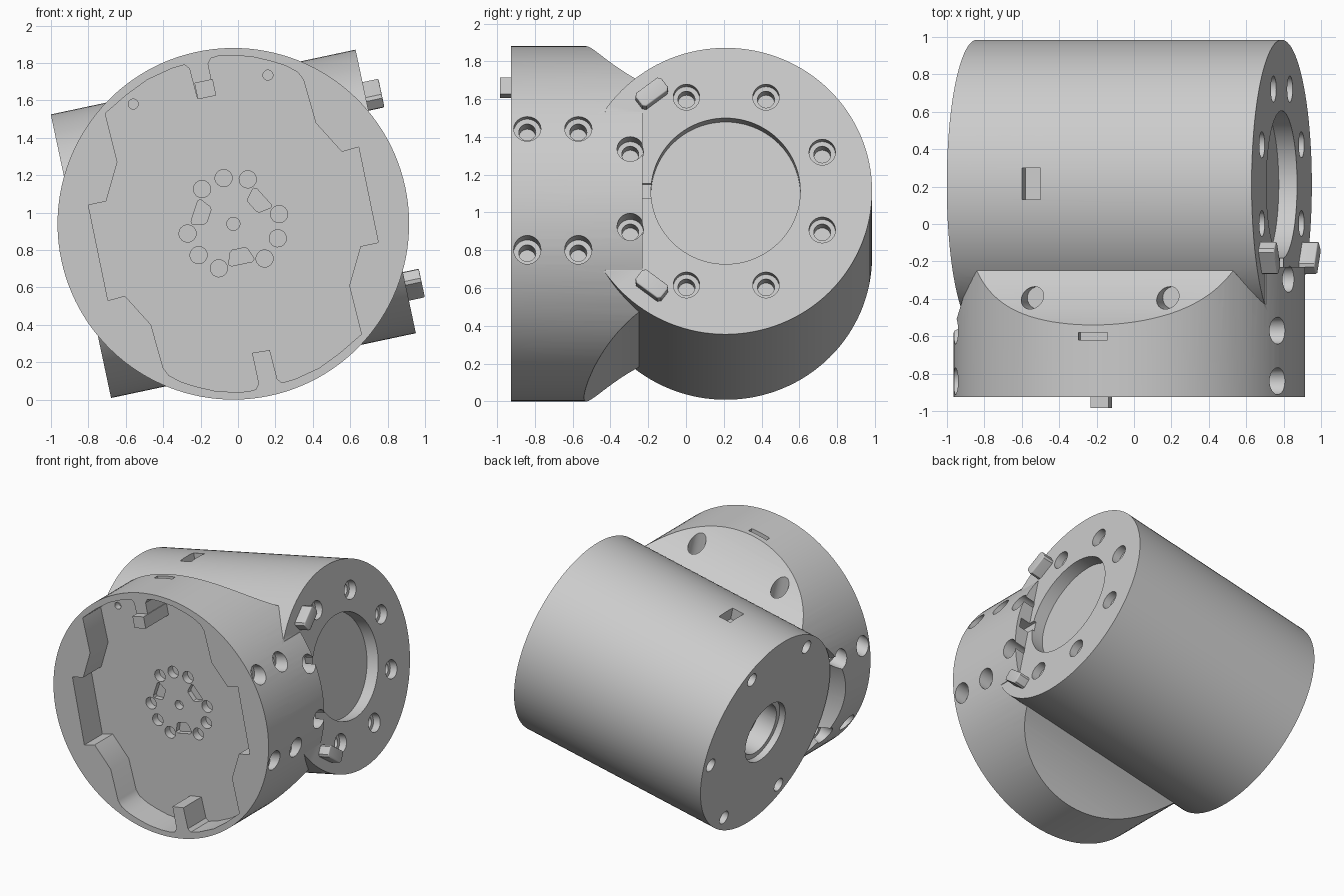
import bpy, bmesh
from math import cos, sin, pi, radians
from mathutils import Matrix, Vector

if "Cube" in bpy.data.objects:
    bpy.data.objects.remove(bpy.data.objects["Cube"], do_unlink=True)

grey = bpy.data.materials.new("housing grey")
grey.use_nodes = True
colour = (0.6, 0.6, 0.6, 1)
grey.diffuse_color = colour
for node in grey.node_tree.nodes:
    if node.type == "BSDF_PRINCIPLED":
        node.inputs["Base Color"].default_value = colour

TILT = radians(12)
# Everything is built upright, then tilted about the front axis at the end
PLACE = Matrix.Translation((-0.025, 0, 0.94)) @ Matrix.Rotation(-TILT, 4, "Y")
X, Y, Z = Vector((1, 0, 0)), Vector((0, 1, 0)), Vector((0, 0, 1))
FLOOR = -0.7      # depth of the front pocket floor
FLANGE = 0.833    # half length of the cross barrel


def frame(origin, z, x):
    y = z.cross(x)
    m = Matrix((x, y, z)).transposed().to_4x4()
    m.translation = Vector(origin)
    return m


def disc(r, n=24, cx=0, cy=0):
    return [(cx + r * cos(2 * pi * i / n), cy + r * sin(2 * pi * i / n)) for i in range(n)]


def rect(w, h):
    return [(-w / 2, -h / 2), (w / 2, -h / 2), (w / 2, h / 2), (-w / 2, h / 2)]


def to_object(name, bm):
    bmesh.ops.recalc_face_normals(bm, faces=bm.faces)
    mesh = bpy.data.meshes.new(name)
    bm.to_mesh(mesh)
    bm.free()
    mesh.materials.append(grey)
    obj = bpy.data.objects.new(name, mesh)
    bpy.context.collection.objects.link(obj)
    return obj


def prism(name, pts, m, depth, round_end=0):
    """Extrude a flat outline along the z axis of the frame m."""
    bm = bmesh.new()
    low = [bm.verts.new((x, y, 0)) for x, y in pts]
    high = [bm.verts.new((x, y, depth)) for x, y in pts]
    bm.faces.new(low)
    cap = bm.faces.new(high)
    for i in range(len(pts)):
        j = (i + 1) % len(pts)
        bm.faces.new((low[i], low[j], high[j], high[i]))
    if round_end:
        bmesh.ops.bevel(bm, geom=list(cap.edges), offset=round_end, segments=4,
                        profile=0.5, affect="EDGES")
    bm.transform(m)
    return to_object(name, bm)


def combine(target, tool, operation="DIFFERENCE"):
    tool.hide_render = True
    mod = target.modifiers.new("bool", "BOOLEAN")
    mod.operation, mod.object, mod.solver = operation, tool, "EXACT"
    bpy.context.view_layer.objects.active = target
    bpy.ops.object.modifier_apply(modifier=mod.name)
    bpy.data.objects.remove(tool, do_unlink=True)


def cut(target, pts, m, depth):
    combine(target, prism("cutter", pts, m, depth))


# Front drum
body = prism("joint_housing", disc(0.94, 128), frame((0, -0.925, 0), Y, X), 0.695)

# Hollow shoulders above and below, following a gentle concave curve
start, control, finish = Vector((-0.54, 0.94)), Vector((-0.425, 0.7465)), Vector((-0.25, 0.627))
curve = [start * (1 - t) ** 2 + control * 2 * t * (1 - t) + finish * t * t
         for t in (i / 12 for i in range(13))]
scoop = [(-0.58, 1.007)] + [tuple(p) for p in curve] + [(-0.2, 0.593), (-0.2, 1.1), (-0.58, 1.1)]
for s in (1, -1):
    cut(body, [(y, v * s) for y, v in scoop], frame((-1.2, 0, 0), X, Y), 2.4)

# Angled flanks on the four corners, and a flared relief round each barrel end
for s in (1, -1):
    for low in (0.427, -1.2):
        cut(body, [(0.98 * s, -0.618), (1.1 * s, -0.618), (1.1 * s, -0.2), (0.662 * s, -0.2)],
            frame((0, 0, low), Z, X), 0.773)
    bm = bmesh.new()
    bmesh.ops.create_cone(bm, cap_ends=True, segments=128, radius1=0.777, radius2=0.87, depth=0.2)
    bm.transform(frame((0.905 * s, 0.21, 0), X * s, Y))
    combine(body, to_object("cutter", bm))

# Cross barrel, with a softened rim on the flange end
barrel = prism("cross_barrel", disc(0.775, 128), frame((-FLANGE, 0.21, 0), X, Y), 2 * FLANGE, 0.025)
combine(body, barrel, "UNION")

# Front pocket: half the outline, repeated with a half turn
half = [(-0.10, 0.69), (-0.135, 0.855), (-0.12, 0.885), (-0.08, 0.897), (0, 0.9), (0.1, 0.893),
        (0.2, 0.87), (0.28, 0.845), (0.345, 0.81), (0.375, 0.77),
        (0.44, 0.54), (0.58, 0.385), (0.67, 0.41), (0.775, -0.10), (0.68, -0.12),
        (0.62, -0.33), (0.685, -0.59), (0.57, -0.69), (0.46, -0.77), (0.33, -0.83),
        (0.26, -0.85), (0.235, -0.83), (0.195, -0.675)]


def untilt(x, z):
    """Front-view offset to the flipped coordinates of a front-facing frame."""
    return (x * cos(TILT) + z * sin(TILT), x * sin(TILT) - z * cos(TILT))


outline = [untilt(x, z) for x, z in half + [(-x, -z) for x, z in half]]
cut(body, outline, frame((0, -1.0, 0), Y, X), 1.0 + FLOOR)

# Holes in the pocket floor
floor = frame((0, FLOOR - 0.05, 0), Y, X)
cut(body, disc(0.035), floor, 0.11)
for k in range(3):
    base = pi / 2 + k * 2 * pi / 3
    for off in (-30, 0, 30):
        a = base + radians(off)
        cut(body, disc(0.046, 20, 0.25 * cos(a), -0.25 * sin(a)), floor, 0.11)
    a = base + pi / 3
    radial = Vector((cos(a), 0, sin(a)))
    slot = frame(radial * 0.177 + Y * (FLOOR - 0.05), Y, radial)
    cut(body, [(-0.04, -0.035), (-0.03, -0.048), (0.03, -0.07), (0.042, -0.056),
               (0.042, 0.056), (0.03, 0.07), (-0.03, 0.048), (-0.04, 0.035)], slot, 0.09)
for x, z in ((-0.535, 0.64), (0.185, 0.795)):
    cx, cy = untilt(x, z)
    cut(body, disc(0.027, 16, cx, cy), floor, 0.1)

# Counterbored screw holes on both flanks of the drum
for s in (1, -1):
    for y in (-0.84, -0.57):
        for v in (0.327, -0.327):
            cut(body, disc(0.045), frame((0.66 * s, y, v), X * s, Y), 0.5)
            cut(body, disc(0.072), frame((0.79 * s, y, v), X * s, Y), 0.3)

# Screw holes in the upper shoulder
for u in (-0.37, 0.37):
    cut(body, disc(0.06), frame((u, -0.395, 0.6), Z, X), 0.5)

# Flange face: bore, key slot and ring of counterbored holes
cut(body, disc(0.395, 96), frame((FLANGE - 0.1, 0.21, 0), X, Y), 0.2)
end = [(-0.46 + 0.04 * cos(a), 0.04 * sin(a)) for a in (pi / 2 + i * pi / 8 for i in range(9))]
cut(body, end + [(-0.1, -0.04), (-0.1, 0.04)], frame((FLANGE - 0.02, 0, 0), X, Y), 0.1)
for k in range(8):
    a = pi / 8 + k * pi / 4
    y, v = 0.213 + 0.55 * cos(a), 0.55 * sin(a)
    cut(body, disc(0.045), frame((FLANGE - 0.16, y, v), X, Y), 0.3)
    cut(body, disc(0.07), frame((FLANGE - 0.06, y, v), X, Y), 0.2)

# Rear face: stepped bore and five screw holes
cut(body, disc(0.24, 64), frame((-FLANGE + 0.05, 0.21, 0), -X, Y), 0.2)
cut(body, disc(0.2, 64), frame((-FLANGE + 0.2, 0.21, 0), -X, Y), 0.4)
for k in (-2, -1, 0, 1, 2):
    a = k * pi / 3
    cut(body, disc(0.052), frame((-FLANGE + 0.15, 0.21 + 0.68 * cos(a), 0.68 * sin(a)), -X, Y), 0.3)

# Small windows on top of the barrel and the drum
cut(body, rect(0.1, 0.17), frame((-0.372, 0.215, 0.68), Z, X), 0.2)
cut(body, rect(0.16, 0.04), frame((0, -0.6, 0.88), Z, X), 0.2)

parts = [body]

# Locating tabs on the flange
for s, side in ((1, "upper"), (-1, "lower")):
    a = radians(127) * s
    out = Vector((0, cos(a), sin(a)))
    tab = [(0.045, -0.07), (0.045, 0.07), (0.03, 0.085), (-0.03, 0.085),
           (-0.045, 0.07), (-0.045, -0.07), (-0.03, -0.085), (0.03, -0.085)]
    parts.append(prism(side + "_locating_tab", tab,
                       frame(out * 0.65 + Y * 0.21 + X * (FLANGE - 0.05), X, out), 0.137, 0.008))

# Locating peg at the front
px, py = untilt(-0.15, 0.72)
parts.append(prism("front_peg", rect(0.1, 0.09), frame((px, -0.985, -py), Y, X), 0.3))

# Tilt, place and shade
for obj in parts:
    obj.data.transform(PLACE)
    bpy.ops.object.select_all(action="DESELECT")
    obj.select_set(True)
    bpy.context.view_layer.objects.active = obj
    bpy.ops.object.shade_smooth_by_angle(angle=radians(30))
